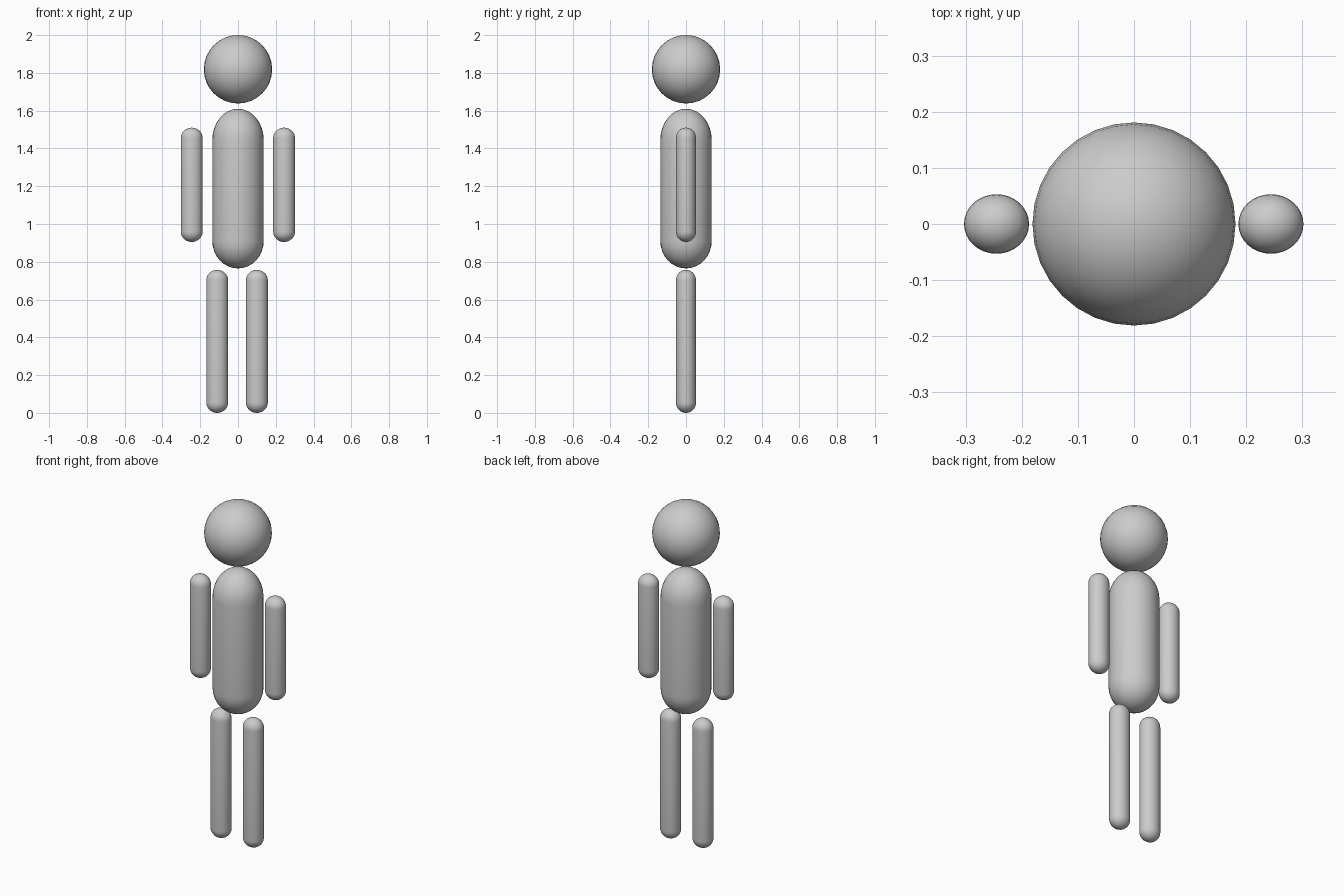
import bpy, bmesh
from math import pi, sin, cos

if "Cube" in bpy.data.objects:
    bpy.data.objects.remove(bpy.data.objects["Cube"])

SEGS, RINGS = 32, 8


def smooth_object(name, bm):
    bmesh.ops.recalc_face_normals(bm, faces=bm.faces)
    for f in bm.faces:
        f.smooth = True
    mesh = bpy.data.meshes.new(name)
    bm.to_mesh(mesh)
    bm.free()
    obj = bpy.data.objects.new(name, mesh)
    bpy.context.collection.objects.link(obj)
    return obj


def capsule(name, x, bottom, top, rx, ry, cap_bottom, cap_top):
    """Upright capsule: lathe a (radius factor, height) profile."""
    steps = [i / RINGS * pi / 2 for i in range(1, RINGS + 1)]
    rows = [(sin(a), bottom + cap_bottom * (1 - cos(a))) for a in steps]
    rows += [(sin(a), top - cap_top * (1 - cos(a))) for a in reversed(steps)]
    bm = bmesh.new()
    rings = [[bm.verts.new((x + rx * r * cos(2 * pi * k / SEGS),
                            ry * r * sin(2 * pi * k / SEGS), z))
              for k in range(SEGS)] for r, z in rows]
    low, high = bm.verts.new((x, 0, bottom)), bm.verts.new((x, 0, top))
    for k in range(SEGS):
        n = (k + 1) % SEGS
        bm.faces.new((low, rings[0][n], rings[0][k]))
        bm.faces.new((high, rings[-1][k], rings[-1][n]))
        for a, b in zip(rings, rings[1:]):
            bm.faces.new((a[k], a[n], b[n], b[k]))
    return smooth_object(name, bm)


# Head
bm = bmesh.new()
bmesh.ops.create_uvsphere(bm, u_segments=SEGS, v_segments=16, radius=0.181)
head = smooth_object("head", bm)
head.location.z = 1.819

# Torso, with a slightly longer shoulder dome
capsule("torso", 0, 0.765, 1.61, 0.136, 0.136, 0.145, 0.165)

# Arms and legs
for side, arm_x, leg_x in (("left", -0.245, -0.11), ("right", 0.244, 0.10)):
    capsule(side + "_arm", arm_x, 0.905, 1.51, 0.058, 0.053, 0.055, 0.055)
    capsule(side + "_leg", leg_x, 0.0, 0.757, 0.058, 0.053, 0.055, 0.055)
